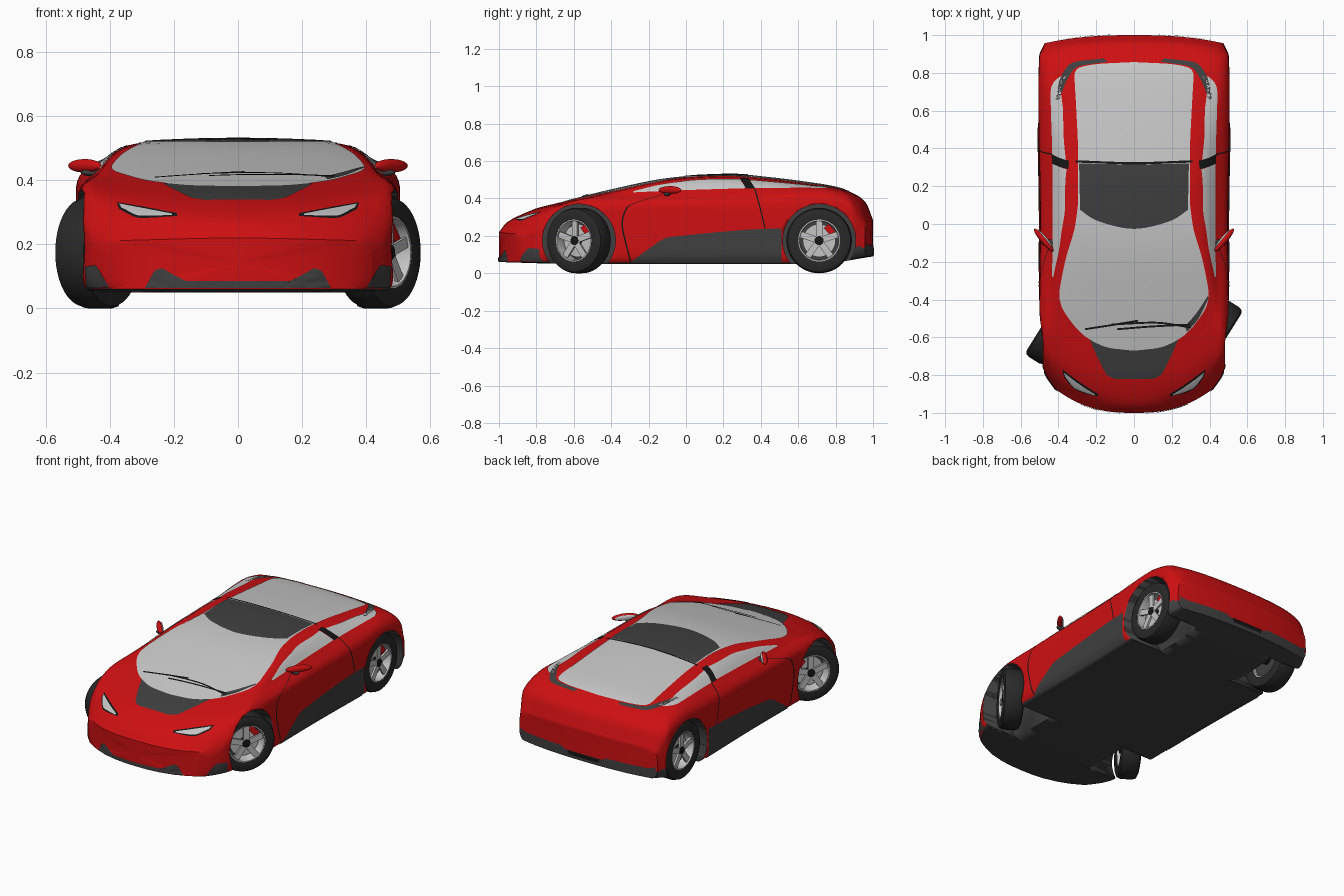
import bpy, bmesh
from math import radians, pi, sin, cos
from mathutils import Matrix, Vector
from mathutils.bvhtree import BVHTree

if "Cube" in bpy.data.objects:
    bpy.data.objects.remove(bpy.data.objects["Cube"])


def material(name, r, g, b):
    m = bpy.data.materials.new(name)
    m.use_nodes = True
    m.diffuse_color = (r, g, b, 1)
    m.node_tree.nodes["Principled BSDF"].inputs["Base Color"].default_value = (r, g, b, 1)
    return m


RED = material("red paint", .62, .005, .006)
GLASS = material("pale glass", .58, .58, .58)
TRIM = material("dark grey trim", .05, .05, .05)
RUBBER = material("tyre rubber", .022, .022, .022)
SILVER = material("silver metal", .55, .55, .55)
BLACK = material("black", .008, .008, .008)


def make(name, bm, *mats, angle=35):
    mesh = bpy.data.meshes.new(name)
    bm.to_mesh(mesh)
    bm.free()
    for m in mats:
        mesh.materials.append(m)
    ob = bpy.data.objects.new(name, mesh)
    bpy.context.collection.objects.link(ob)
    bpy.ops.object.select_all(action='DESELECT')
    ob.select_set(True)
    bpy.context.view_layer.objects.active = ob
    bpy.ops.object.shade_smooth_by_angle(angle=radians(angle))
    return ob


def smooth(keys, t):
    """Shape-preserving cubic through (t, value) keys."""
    last = len(keys) - 1
    i = 0
    while i < last - 1 and keys[i + 1][0] <= t:
        i += 1

    def sec(j):
        return (keys[j + 1][1] - keys[j][1]) / (keys[j + 1][0] - keys[j][0])

    def slope(j):
        if j == 0 or j == last:
            return sec(min(j, last - 1))
        a, b = sec(j - 1), sec(j)
        return 2 * a * b / (a + b) if a * b > 0 else 0

    h = keys[i + 1][0] - keys[i][0]
    u = (t - keys[i][0]) / h
    v = 1 - u
    return (keys[i][1] * (1 + 2 * u) * v * v + keys[i + 1][1] * (3 - 2 * u) * u * u
            + h * u * v * (slope(i) * v - slope(i + 1) * u))


# Body feature lines along the length: (y, value)
WIDTH = [(-1, .42), (-.95, .465), (-.85, .49), (-.6, .505), (0, .5), (.7, .51), (.9, .505), (1, .475)]
BASE = [(-1, .06), (-.6, .05), (.7, .05), (1, .09)]
SHOULDER = [(-1, .17), (-.9, .25), (-.6, .34), (-.2, .36), (.3, .36), (.7, .38), (.9, .35), (1, .23)]
BELT_X = [(-1, .38), (-.9, .43), (-.6, .455), (-.3, .44), (0, .435), (.4, .44), (.7, .45), (1, .44)]
BELT_Z = [(-1, .21), (-.9, .285), (-.75, .355), (-.55, .4), (-.3, .42), (0, .435), (.4, .445),
          (.7, .45), (.85, .425), (.95, .36), (1, .27)]
RAIL_X = [(-1, .25), (-.8, .32), (-.6, .37), (-.38, .4), (-.2, .37), (0, .33), (.2, .315), (.8, .33), (1, .28)]
RAIL_Z = [(-1, .215), (-.9, .3), (-.75, .355), (-.55, .4), (-.38, .435), (-.2, .475), (0, .507), (.2, .515),
          (.4, .503), (.6, .48), (.8, .453), (.9, .418), (.96, .375), (1, .28)]
TOP_Z = [(-1, .22), (-.96, .27), (-.9, .305), (-.8, .345), (-.66, .38), (-.4, .445), (-.1, .505), (.1, .523),
         (.25, .527), (.45, .51), (.65, .485), (.8, .46), (.9, .425), (.96, .38), (1, .285)]
BOW = [(-1, .2), (-.7, .06), (-.4, 0), (.8, 0), (1, -.05)]


def section(s, shrink=1):
    w, zb, ztop = smooth(WIDTH, s), smooth(BASE, s), smooth(TOP_Z, s)
    rail = (smooth(RAIL_X, s), smooth(RAIL_Z, s))
    pts = [(0, zb), (.93 * w, zb), (w, zb + .06), (.99 * w, smooth(SHOULDER, s)),
           (smooth(BELT_X, s), smooth(BELT_Z, s)), rail, (0, ztop), (-rail[0], rail[1])]
    xs, zs = ([(i, p[k]) for i, p in enumerate(pts)] for k in (0, 1))
    half = [(smooth(xs, i / 6), smooth(zs, i / 6)) for i in range(37)]
    ring = half + [(-x, z) for x, z in half[-2:0:-1]]
    mid = (zb + ztop) / 2
    return [(x * shrink, s + smooth(BOW, s) * abs(x * shrink * 2) ** 2.5, mid + (z - mid) * shrink)
            for x, z in ring]


# Body shell: lofted sections with rounded end caps
caps = (.03, .3, .6, .85)
rings = [section(-1, k) for k in caps]
rings += [section(-cos(pi * i / 90)) for i in range(91)]
rings += [section(1, k) for k in reversed(caps)]
bm = bmesh.new()
loops = [[bm.verts.new(p) for p in ring] for ring in rings]
for a, b in zip(loops, loops[1:]):
    for i in range(len(a)):
        j = (i + 1) % len(a)
        bm.faces.new((a[i], a[j], b[j], b[i]))
bm.faces.new(loops[0])
bm.faces.new(loops[-1])
bmesh.ops.recalc_face_normals(bm, faces=bm.faces)
for f in bm.faces:
    c = f.calc_center_median()
    under = f.normal.z < -.6 and c.z < .1
    rear_valance = c.y > .885 and c.z < .14
    f.material_index = int(under or rear_valance)
shell = BVHTree.FromBMesh(bm)
body = make("body_shell", bm, RED, TRIM)

# Wheel arches
WHEELS = {"front": (-.572, .437, -32), "rear": (.712, .425, 0)}
bm = bmesh.new()
for y, x, steer in WHEELS.values():
    for side in (1, -1):
        bmesh.ops.create_cone(bm, cap_ends=True, segments=64, radius1=.195, radius2=.195, depth=.5,
                              matrix=Matrix.Translation((side * .52, y, .175)) @ Matrix.Rotation(pi / 2, 4, 'Y'))
for f in bm.faces:
    f.material_index = 1
cutter = make("arch_cutter", bm, RED, TRIM)
cutter.hide_render = True
cut = body.modifiers.new("arches", 'BOOLEAN')
cut.operation, cut.solver, cut.object = 'DIFFERENCE', 'EXACT', cutter
bpy.context.view_layer.objects.active = body
bpy.ops.object.modifier_apply(modifier=cut.name)
bpy.data.objects.remove(cutter)

# Thin plates laid onto the shell between two outline curves
RAYS = {"top": lambda u, v, s: ((s * u, v, 2), (0, 0, -1)),
        "side": lambda u, v, s: ((2 * s, u, v), (-s, 0, 0)),
        "front": lambda u, v, s: ((s * u, -2, v), (0, 1, 0)),
        "rear": lambda u, v, s: ((s * u, 2, v), (0, -1, 0))}


def sample(pts, t):
    return [smooth([(i / (len(pts) - 1), p[k]) for i, p in enumerate(pts)], t) for k in (0, 1)]


def plate(name, mat, view, a, b=None, lift=.004, n=40, m=8, pair=False):
    b = b or [(-u, v) for u, v in a]
    for side in ((1, -1) if pair else (1,)):
        bm = bmesh.new()
        grid, normals = [], {}
        for i in range(n + 1):
            p, q = sample(a, i / n), sample(b, i / n)
            row = []
            for j in range(m + 1):
                k = j / m
                start, ray = RAYS[view](p[0] + (q[0] - p[0]) * k, p[1] + (q[1] - p[1]) * k, side)
                hit, normal, _, _ = shell.ray_cast(Vector(start), Vector(ray))
                row.append(bm.verts.new(hit + normal * lift) if hit else None)
                normals[row[-1]] = normal
            grid.append(row)
        for r, s in zip(grid, grid[1:]):
            for j in range(m):
                quad = (r[j], r[j + 1], s[j + 1], s[j])
                if all(quad):
                    f = bm.faces.new(quad)
                    f.normal_update()
                    if f.normal.dot(normals[r[j]]) < 0:
                        f.normal_flip()
        prefix = ("left_" if side > 0 else "right_") if pair else ""
        make(prefix + name, bm, mat, angle=60)


def strip(name, mat, view, pts, du=0, dv=0, **kw):
    plate(name, mat, view, pts, [(u + du, v + dv) for u, v in pts], m=1, **kw)


# Glass canopy, roof and bonnet panels
plate("canopy_glass", GLASS, "top",
      [(.02, -.668), (.13, -.655), (.25, -.6), (.33, -.52), (.385, -.43), (.395, -.37), (.365, -.2), (.31, 0),
       (.295, .15), (.295, .35), (.305, .6), (.315, .78), (.3, .82), (.2, .845), (.02, .855)], n=84, m=24)
plate("roof_panel", TRIM, "top", [(-.285, .075), (-.2, .02), (0, -.025), (.2, .02), (.285, .075)],
      [(-.29, .32), (0, .315), (.29, .32)], lift=.006, m=12)
strip("roof_divider", BLACK, "top", [(-.31, .325), (0, .315), (.31, .325)], dv=.012, lift=.007)
plate("bonnet_panel", TRIM, "top", [(.1, -.82), (.14, -.8), (.19, -.71), (.235, -.61)], lift=.002, m=16)
plate("rear_vent", TRIM, "top", [(.14, .858), (.3, .83), (.355, .76), (.395, .66)],
      [(.16, .875), (.32, .855), (.39, .77), (.415, .66)], pair=True)
plate("screen_corner", TRIM, "top", [(.28, -.57), (.34, -.5), (.395, -.39)],
      [(.27, -.54), (.33, -.47), (.39, -.38)], lift=.007)
for name, path in {"long_wiper": [(-.26, -.56), (-.1, -.535), (.02, -.515)],
                   "short_wiper": [(-.09, -.56), (.1, -.545), (.3, -.535)],
                   "wiper_arm": [(-.12, -.535), (.1, -.525), (.3, -.55)]}.items():
    strip(name, BLACK, "top", path, dv=.01, lift=.009)

# Side glass, pillars, skirts and door seams
plate("side_window", GLASS, "side", [(-.28, .43), (0, .442), (.32, .452)],
      [(-.28, .437), (-.1, .478), (.1, .499), (.29, .501)], pair=True)
plate("quarter_window", GLASS, "side", [(.37, .452), (.6, .454), (.78, .452)],
      [(.335, .497), (.55, .478), (.78, .455)], pair=True)
plate("door_pillar", BLACK, "side", [(.32, .45), (.37, .45)], [(.29, .505), (.335, .503)], lift=.005, pair=True)
plate("side_skirt", TRIM, "side", [(-.3, .058), (0, .058), (.51, .058)],
      [(-.29, .065), (-.2, .13), (-.1, .19), (.02, .205), (.36, .235), (.51, .24)], pair=True)
strip("door_front_seam", BLACK, "side", [(-.13, .42), (-.32, .35), (-.345, .26), (-.3, .06)],
      du=.008, lift=.002, pair=True)
strip("door_rear_seam", BLACK, "side", [(.365, .45), (.39, .36), (.42, .24)], du=.007, lift=.002, pair=True)

# Lamps and bumper trim
plate("headlamp_rim", BLACK, "front", [(.19, .287), (.3, .281), (.37, .308)],
      [(.19, .296), (.3, .317), (.378, .33)], lift=.002, pair=True)
plate("headlamp", SILVER, "front", [(.205, .288), (.3, .287), (.363, .312)],
      [(.205, .293), (.3, .311), (.37, .324)], pair=True)
plate("front_intake", TRIM, "front", [(0, .064), (.14, .064), (.29, .064)],
      [(0, .085), (.18, .085), (.235, .125), (.255, .12), (.285, .07)], pair=True)
plate("bumper_corner", TRIM, "front", [(.4, .066), (.47, .066)], [(.43, .12), (.445, .135), (.475, .13)], pair=True)
plate("rear_bumper_trim", TRIM, "rear", [(0, .094), (.44, .094)],
      [(0, .135), (.12, .135), (.16, .15), (.4, .15), (.47, .165)], pair=True)
plate("rear_recess", BLACK, "rear", [(-.1, .11), (.1, .11)], [(-.11, .135), (.11, .135)], lift=.006)


# Door mirrors
def blob(name, mat, flip, place, size):
    bm = bmesh.new()
    bmesh.ops.create_uvsphere(bm, u_segments=24, v_segments=14, radius=1,
                              matrix=flip @ place @ Matrix.Diagonal((*size, 1)))
    bmesh.ops.recalc_face_normals(bm, faces=bm.faces)
    make(name, bm, mat, angle=60)


for label, side in (("left", 1), ("right", -1)):
    flip = Matrix.Diagonal((side, 1, 1, 1))
    hub = Matrix.Translation((.478, -.085, .445)) @ Matrix.Rotation(radians(50), 4, 'Z')
    blob(label + "_mirror_housing", RED, flip, hub, (.078, .017, .021))
    blob(label + "_mirror_glass", GLASS, flip, hub @ Matrix.Translation((0, .012, 0)), (.062, .008, .016))
    blob(label + "_mirror_arm", TRIM, flip, Matrix.Translation((.45, -.1, .424)), (.04, .018, .012))


# Wheels: lathed about the local x axis, outer face towards +x
def lathe(name, mat, place, profile):
    bm = bmesh.new()
    hoops = [[bm.verts.new(place @ Vector((x, r * cos(a), r * sin(a))))
              for a in (2 * pi * i / 48 for i in range(48))] for x, r in profile]
    for a, b in zip(hoops, hoops[1:] + hoops[:1]):
        for i in range(48):
            bm.faces.new((a[i - 1], a[i], b[i], b[i - 1]))
    bmesh.ops.recalc_face_normals(bm, faces=bm.faces)
    make(name, bm, mat)


def block(bm, place, size):
    return bmesh.ops.create_cube(bm, size=1, matrix=place @ Matrix.Diagonal((*size, 1)))["verts"]


for axle, (y, x, steer) in WHEELS.items():
    for label, side in (("left", 1), ("right", -1)):
        name = f"{axle}_{label}_"
        turn = radians(steer + (0 if side > 0 else 180))
        hub = Matrix.Translation((side * x, y, .175)) @ Matrix.Rotation(turn, 4, 'Z')
        lathe(name + "tyre", RUBBER, hub, [(-.055, .112), (-.06, .15), (-.052, .168), (-.032, .175), (.032, .175),
                                           (.052, .168), (.06, .15), (.055, .112)])
        lathe(name + "rim", SILVER, hub, [(.054, .114), (.054, .106), (.04, .102), (-.05, .104), (-.05, .113)])
        lathe(name + "brake_disc", SILVER, hub, [(.012, .01), (.012, .088), (-.002, .088), (-.002, .01)])
        lathe(name + "hub_cap", BLACK, hub, [(.05, .001), (.048, .024), (-.05, .03), (-.05, .001)])
        lathe(name + "back_plate", TRIM, hub, [(-.02, .002), (-.02, .104), (-.03, .104), (-.03, .002)])
        bm = bmesh.new()
        for i in range(5):
            spin = hub @ Matrix.Rotation(2 * pi * i / 5, 4, 'X')
            block(bm, spin @ Matrix.Translation((.04, 0, .063)), (.012, .034, .088))
        make(name + "spokes", bm, SILVER)
        bm = bmesh.new()
        block(bm, hub @ Matrix.Rotation(radians(-50 * side), 4, 'X') @ Matrix.Translation((.008, 0, .08)),
              (.036, .07, .034))
        make(name + "brake_caliper", bm, RED)
